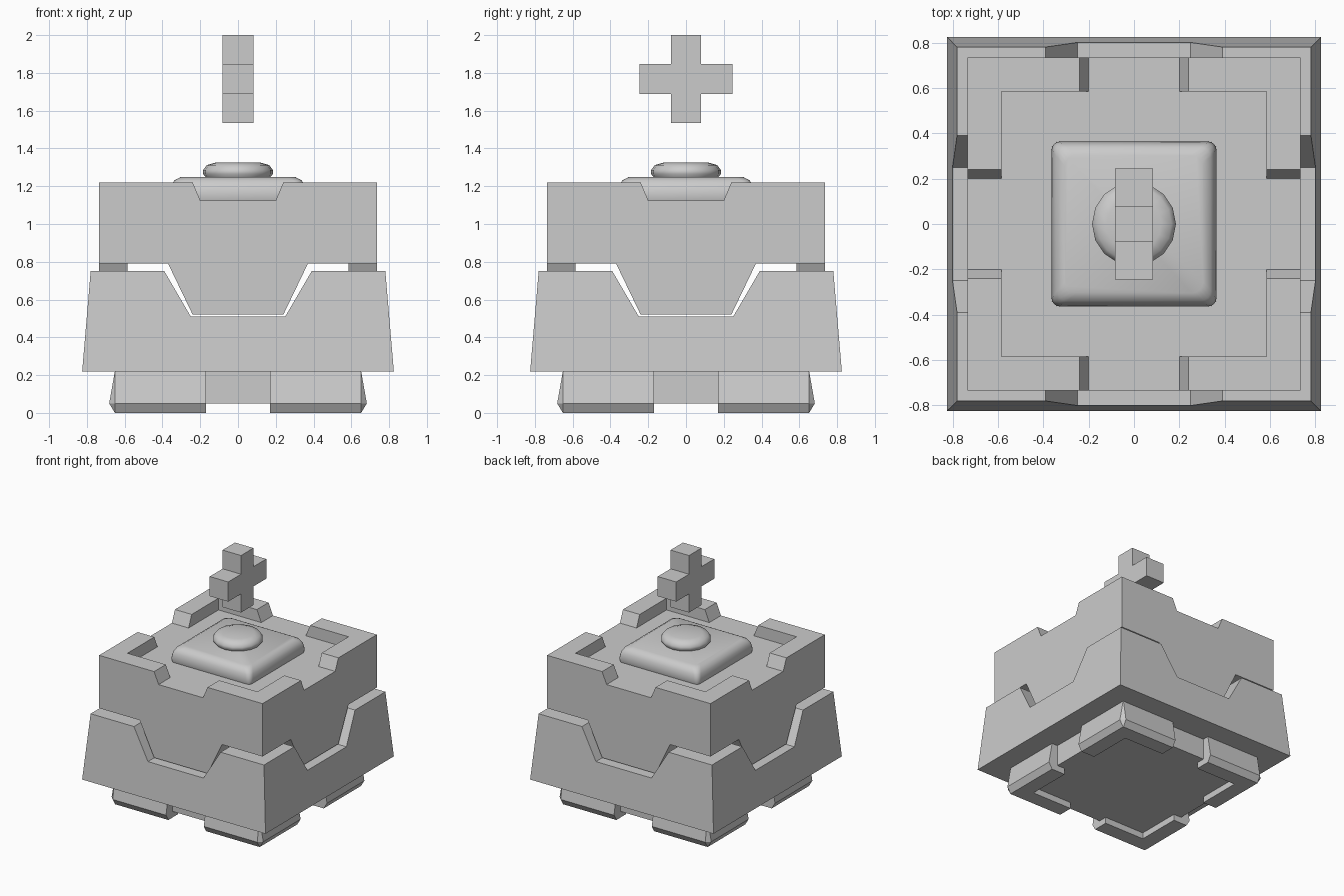
import bpy, bmesh, math
from mathutils import Matrix, Vector

if "Cube" in bpy.data.objects:
    bpy.data.objects.remove(bpy.data.objects["Cube"])


def finish(name, bm, smooth=None):
    bmesh.ops.remove_doubles(bm, verts=bm.verts, dist=0.0005)
    bmesh.ops.recalc_face_normals(bm, faces=bm.faces)
    me = bpy.data.meshes.new(name)
    bm.to_mesh(me)
    bm.free()
    ob = bpy.data.objects.new(name, me)
    bpy.context.collection.objects.link(ob)
    if smooth:
        bpy.ops.object.select_all(action='DESELECT')
        ob.select_set(True)
        bpy.context.view_layer.objects.active = ob
        bpy.ops.object.shade_smooth_by_angle(angle=math.radians(smooth))
    return ob


def box(name, half, z0, z1):
    bm = bmesh.new()
    bmesh.ops.create_cube(bm, size=1)
    bmesh.ops.scale(bm, vec=(half * 2, half * 2, z1 - z0), verts=bm.verts)
    bmesh.ops.translate(bm, vec=(0, 0, (z0 + z1) / 2), verts=bm.verts)
    return finish(name, bm)


def wall_frame(name, half_profile, outer, inner):
    """Four mitred walls; profile points are (u, z), u=None means the corner."""
    bm = bmesh.new()
    pts = [(1, u, z) for u, z in half_profile] + [(-1, u, z) for u, z in reversed(half_profile)]
    n = len(pts)
    for k in range(4):
        rot = Matrix.Rotation(k * math.pi / 2, 3, 'Z')
        rings = []
        for dist in (outer, lambda z: inner):
            rings.append([bm.verts.new(rot @ Vector((s * (dist(z) if u is None else u), -dist(z), z)))
                          for s, u, z in pts])
            bm.faces.new(rings[-1])
        for i in range(n):
            j = (i + 1) % n
            # the mitred ends stay open and weld to the next wall
            if pts[i][1] is None and pts[j][1] is None and pts[i][0] == pts[j][0]:
                continue
            bm.faces.new((rings[0][i], rings[0][j], rings[1][j], rings[1][i]))
    return finish(name, bm)


def loft(loops):
    bm = bmesh.new()
    rings = [[bm.verts.new(p) for p in lp] for lp in loops]
    n = len(rings[0])
    for a, b in zip(rings, rings[1:]):
        for i in range(n):
            bm.faces.new((a[i], a[(i + 1) % n], b[(i + 1) % n], b[i]))
    bm.faces.new(rings[0])
    bm.faces.new(rings[-1])
    return bm


def rounded_square(half, r, z, seg=4):
    pts = []
    for k, (cx, cy) in enumerate([(1, 1), (-1, 1), (-1, -1), (1, -1)]):
        for i in range(seg + 1):
            a = (k + i / seg) * math.pi / 2
            pts.append((cx * (half - r) + r * math.cos(a), cy * (half - r) + r * math.sin(a), z))
    return pts


def circle(r, z, n=16):
    return [(r * math.cos(i * math.tau / n), r * math.sin(i * math.tau / n), z) for i in range(n)]


# flared lower skirt with a notch in every side, and its solid core
wall_frame("lower_skirt", [(None, 0.22), (None, 0.75), (0.39, 0.75), (0.25, 0.51)],
           lambda z: 0.825 - (z - 0.22) * 0.085, 0.58)
box("lower_core", 0.58, 0.22, 0.51)

# upper body walls with hanging tabs and top notches, and the recessed floor
wall_frame("upper_body", [(0.24, 0.52), (0.37, 0.79), (None, 0.79), (None, 1.22),
                          (0.24, 1.22), (0.20, 1.125)], lambda z: 0.735, 0.585)
box("upper_floor", 0.585, 0.79, 1.125)

# bottom plate and four L-shaped corner feet
box("bottom_plate", 0.60, 0.05, 0.22)
for k in range(4):
    bm = loft([[(0.17, 0.53, z), (0.53, 0.53, z), (0.53, 0.17, z), (h, 0.17, z),
                (h, 0.65, z), (0.65, h, z), (0.17, h, z)]
               for h, z in ((0.652, 0.0), (0.682, 0.05), (0.652, 0.22))])
    bmesh.ops.rotate(bm, matrix=Matrix.Rotation(k * math.pi / 2, 3, 'Z'), verts=bm.verts)
    finish("corner_foot_%d" % (k + 1), bm, 20)

# pillow-shaped pad on the floor
finish("top_pad", loft([rounded_square(h, r, z) for h, r, z in (
    (0.355, 0.03, 1.12), (0.363, 0.035, 1.15), (0.355, 0.04, 1.20),
    (0.338, 0.045, 1.23), (0.305, 0.05, 1.248))]), 40)

# round button
finish("button", loft([circle(r, z) for r, z in (
    (0.165, 1.24), (0.185, 1.265), (0.185, 1.285), (0.165, 1.312), (0.12, 1.325))]), 50)

# floating plus-shaped marker
a, b, c = 0.08, 0.245, 0.232
plus = [(a, a), (a, c), (-a, c), (-a, a), (-b, a), (-b, -a),
        (-a, -a), (-a, -c), (a, -c), (a, -a), (b, -a), (b, a)]
finish("floating_plus", loft([[(x, y, 1.768 + z) for y, z in plus] for x in (-0.083, 0.083)]))
